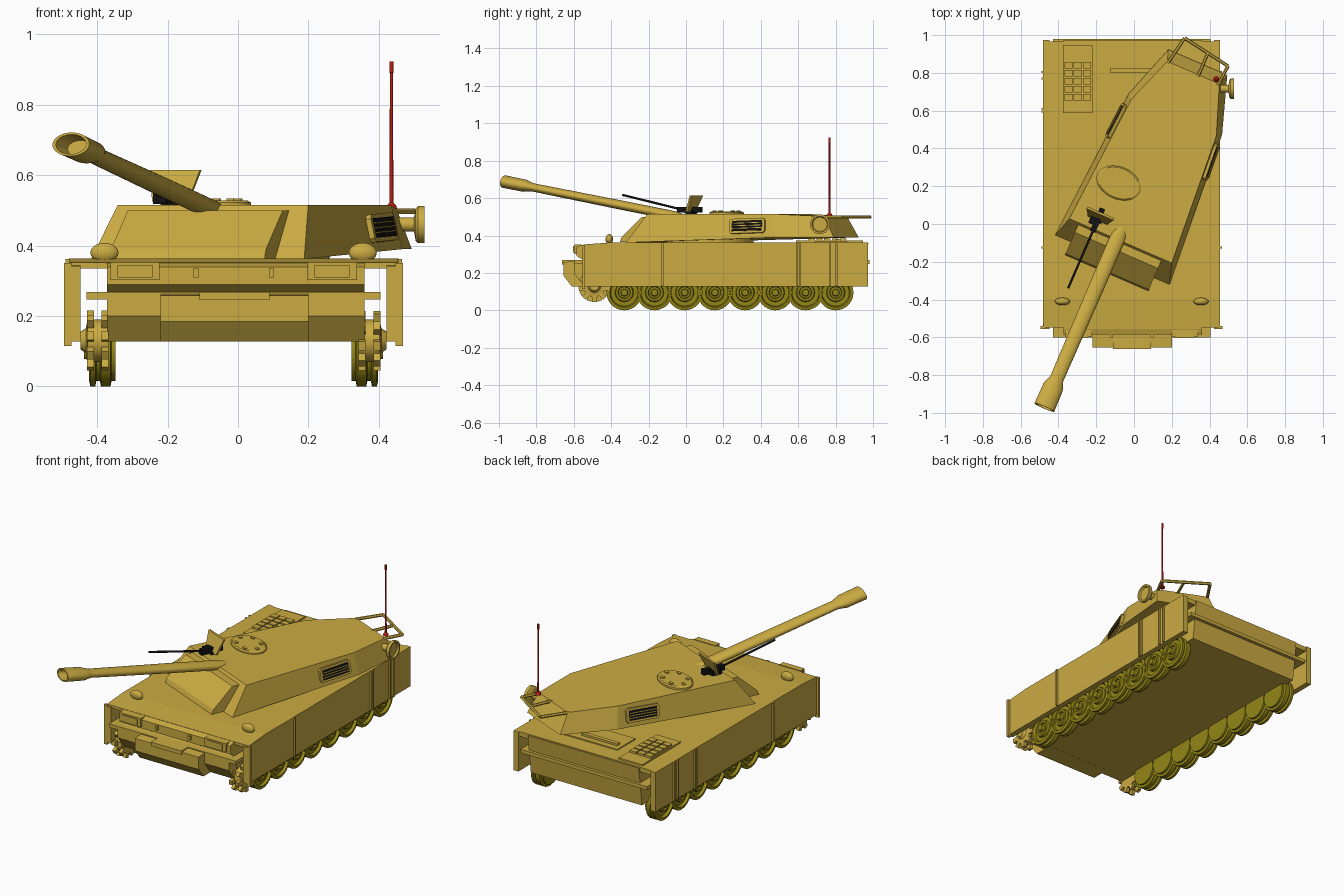
import bpy, bmesh, math
from mathutils import Matrix, Vector

cube = bpy.data.objects.get("Cube")
if cube:
    bpy.data.objects.remove(cube, do_unlink=True)


def material(name, rgb):
    m = bpy.data.materials.new(name)
    m.use_nodes = True
    m.diffuse_color = (*rgb, 1)
    m.node_tree.nodes["Principled BSDF"].inputs["Base Color"].default_value = (*rgb, 1)
    return m


SAND = material("sand_yellow", (0.60, 0.41, 0.055))
OLIVE = material("wheel_olive", (0.30, 0.24, 0.008))
BLACK = material("black", (0.006, 0.006, 0.006))
RED = material("antenna_red", (0.50, 0.012, 0.006))

MID = -0.0125                                   # hull centre line
TMID = -0.03                                    # turret centre line
ID = Matrix.Identity(4)
TURRET = Matrix.Rotation(math.radians(-23.4), 4, 'Z')


def finish(name, bm, mat, M=ID, smooth=False):
    bmesh.ops.recalc_face_normals(bm, faces=bm.faces)
    me = bpy.data.meshes.new(name)
    bm.to_mesh(me)
    bm.free()
    me.materials.append(mat)
    ob = bpy.data.objects.new(name, me)
    bpy.context.collection.objects.link(ob)
    ob.matrix_world = M
    if smooth:
        bpy.ops.object.select_all(action='DESELECT')
        ob.select_set(True)
        bpy.context.view_layer.objects.active = ob
        bpy.ops.object.shade_smooth_by_angle(angle=math.radians(35))
    return ob


def loft(name, rings, mat, M=ID, smooth=False):
    """Skin a closed solid through rings holding equal numbers of points."""
    bm = bmesh.new()
    vs = [[bm.verts.new(p) for p in r] for r in rings]
    n = len(vs[0])
    for a, b in zip(vs, vs[1:]):
        for i in range(n):
            j = (i + 1) % n
            bm.faces.new((a[i], a[j], b[j], b[i]))
    bm.faces.new(vs[0])
    bm.faces.new(vs[-1])
    return finish(name, bm, mat, M, smooth)


def box(name, x, y, z, mat, M=ID):
    return loft(name, [[(x[0], y[0], h), (x[1], y[0], h), (x[1], y[1], h), (x[0], y[1], h)]
                       for h in z], mat, M)


def extrude_x(name, x, profile, mat):
    return loft(name, [[(h, y, z) for y, z in profile] for h in x], mat)


def lathe(name, profile, mat, M=ID, n=32, smooth=True):
    """Turn (radius, height) points around local z."""
    rings = [[(r * math.cos(2 * math.pi * i / n), r * math.sin(2 * math.pi * i / n), h)
              for i in range(n)] for r, h in profile]
    return loft(name, rings, mat, M, smooth)


def aim(p0, p1):
    d = Vector(p1) - Vector(p0)
    return Matrix.Translation(p0) @ d.to_track_quat('Z', 'Y').to_matrix().to_4x4(), d.length


def rod(name, p0, p1, r, mat, M=ID, n=12):
    A, length = aim(p0, p1)
    return lathe(name, [(r, 0), (r, length)], mat, M @ A, n)


# Hull body, nose, deck and fenders
extrude_x("hull", (-0.372, 0.36),
          [(0.975, 0.36), (-0.40, 0.36), (-0.555, 0.35), (-0.585, 0.34), (-0.585, 0.29),
           (-0.55, 0.27), (-0.60, 0.265), (-0.60, 0.20), (-0.545, 0.128), (0.945, 0.128)], SAND)
extrude_x("nose_box", (-0.22, 0.20),
          [(-0.55, 0.266), (-0.655, 0.258), (-0.655, 0.185), (-0.61, 0.127), (-0.5, 0.127)], SAND)
extrude_x("deck", (-0.48, 0.455),
          [(0.965, 0.363), (-0.40, 0.363), (-0.548, 0.352), (-0.548, 0.335), (0.965, 0.335)], SAND)
box("fender_shelf", (-0.43, 0.405), (-0.60, 0.98), (0.247, 0.268), SAND)
box("nose_step", (-0.11, 0.09), (-0.662, -0.6), (0.245, 0.268), SAND)

for s, side in ((-1, "right"), (1, "left")):
    def X(a, b):
        return sorted((MID + s * a, MID + s * b))

    # Skirts with raised vertical strips
    extrude_x(side + "_skirt", X(0.435, 0.468),
              [(0.973, 0.363), (-0.40, 0.362), (-0.556, 0.342), (-0.556, 0.128), (0.973, 0.128)], SAND)
    for y in (-0.13, 0.59, 0.605, 0.765, 0.80):
        box(side + "_skirt_strip", X(0.46, 0.478), (y, y + 0.01), (0.13, 0.362), SAND)
    box(side + "_skirt_front_edge", X(0.46, 0.482), (-0.556, -0.54), (0.115, 0.35), SAND)

    # Front lamp boxes, tow hooks and round headlamps
    box(side + "_lamp_box", X(0.21, 0.35), (-0.597, -0.56), (0.302, 0.352), SAND)
    box(side + "_lamp_glass", X(0.23, 0.33), (-0.603, -0.59), (0.31, 0.345), SAND)
    box(side + "_hook", X(0.10, 0.115), (-0.60, -0.57), (0.31, 0.335), SAND)
    bm = bmesh.new()
    bmesh.ops.create_uvsphere(bm, u_segments=20, v_segments=10, radius=1)
    finish(side + "_headlamp", bm, SAND, Matrix.Translation((MID + s * 0.367, -0.41, 0.38))
           @ Matrix.Diagonal((0.04, 0.02, 0.028, 1)), True)

    # Eight road wheels
    outward = Matrix.Rotation(s * math.pi / 2, 4, 'Y')
    tyre = [(0.08, 0), (0.08, 0.012), (0.095, 0.015), (0.095, 0.042), (0.08, 0.045),
            (0.08, 0.055), (0.095, 0.058), (0.095, 0.072), (0.078, 0.076), (0.072, 0.06),
            (0.05, 0.06), (0.046, 0.076), (0.034, 0.076), (0.03, 0.068), (0.02, 0.07),
            (0.017, 0.09)]
    for i in range(8):
        at = Matrix.Translation((MID + s * 0.335, -0.33 + i * 0.1615, 0.095))
        lathe(side + "_road_wheel", tyre, OLIVE, at @ outward, 28)

    # Toothed sprocket at the front
    at = Matrix.Translation((MID + s * 0.355, -0.49, 0.13)) @ outward
    lathe(side + "_sprocket", [(0.06, 0), (0.06, 0.06), (0.035, 0.065), (0.025, 0.08)], SAND, at, 20)
    for i in range(9):
        turn = at @ Matrix.Rotation(i * 2 * math.pi / 9, 4, 'Z')
        for h in (0, 0.042):
            box(side + "_sprocket_tooth", (0.05, 0.085), (-0.013, 0.013), (h, h + 0.02), SAND, turn)

# Engine deck: louvred cover and access plate
box("engine_cover", (-0.375, -0.22), (0.587, 0.947), (0.36, 0.372), SAND)
for i in range(3):
    for j in range(5):
        x, y = -0.368 + i * 0.049, 0.655 + j * 0.042
        box("engine_louvre", (x, x + 0.043), (y, y + 0.034), (0.37, 0.384), SAND)
box("access_plate", (-0.15, 0.24), (0.69, 0.86), (0.36, 0.37), SAND)
box("access_bar", (-0.125, 0.11), (0.80, 0.825), (0.37, 0.382), SAND)


# Turret shell: mirrored outline, lower edge to roof edge
def outline(half):
    return ([(TMID + x, y, z) for x, y, z in half]
            + [(TMID - x, y, z) for x, y, z in reversed(half)])


lower = [(0.33, -0.22, 0.362), (0.27, 0.62, 0.39), (0.17, 0.92, 0.39)]
upper = [(0.295, -0.11, 0.515), (0.245, 0.60, 0.515), (0.15, 0.86, 0.502)]
loft("turret", [outline(lower), outline(upper)], SAND, TURRET)
lathe("turret_ring", [(0.24, 0.35), (0.24, 0.40)], SAND,
      TURRET @ Matrix.Translation((TMID, 0.12, 0)), 40)

# Mantlet block standing proud of the sloped front
loft("mantlet", [outline([(0.24, -0.295, 0.364), (0.24, -0.05, 0.364)]),
                 outline([(0.24, -0.285, 0.39), (0.24, -0.05, 0.39)]),
                 outline([(0.24, -0.165, 0.50), (0.24, -0.05, 0.50)])], SAND, TURRET)

# Main gun: oval tube with a hollow flared muzzle
A, length = aim((-0.05, -0.06, 0.50), (-0.05, -1.08, 0.688))
gun = [(0.012, -0.045), (0.03, -0.02), (0.041, 0.03), (0.041, 0.35), (0.037, length - 0.17),
       (0.040, length - 0.16), (0.055, length - 0.12), (0.057, length),
       (0.047, length), (0.04, length - 0.07)]
lathe("main_gun", gun, SAND, TURRET @ A @ Matrix.Diagonal((1, 0.6, 1, 1)), 32)

# Side vents lying on the sloping turret walls
for s, side in ((-1, "right"), (1, "left")):
    a, b, c, d = [Vector((s * p[0] + TMID, p[1], p[2]))
                  for p in (lower[0], lower[1], upper[0], upper[1])]
    along = (b - a).normalized()
    mid = (a.lerp(b, 0.81) + c.lerp(d, 0.81)) / 2
    rise = c.lerp(d, 0.81) - a.lerp(b, 0.81)
    up = (rise - along * rise.dot(along)).normalized()
    out = along.cross(up)
    V = TURRET @ Matrix.Translation(mid) @ Matrix((along, up, out)).transposed().to_4x4()
    t = math.copysign(1, out.x) * s

    def layer(lo, hi):
        return t * lo, t * hi

    loft(side + "_vent_frame", [[(-0.10, -0.028, h), (-0.09, -0.04, h), (0.09, -0.04, h),
                                 (0.10, -0.028, h), (0.10, 0.028, h), (0.09, 0.04, h),
                                 (-0.09, 0.04, h), (-0.10, 0.028, h)]
                                for h in layer(-0.02, 0.015)], SAND, V)
    box(side + "_vent_opening", (-0.085, 0.085), (-0.028, 0.028), layer(0.015, 0.018), BLACK, V)
    for y in (-0.014, 0, 0.014):
        box(side + "_vent_slat", (-0.085, 0.085), (y - 0.002, y + 0.002), layer(0.015, 0.022), SAND, V)

# Roof hatch: oval lid with bolts
H = TURRET @ Matrix.Translation((-0.16, 0.167, 0.51)) @ Matrix.Diagonal((1.45, 1, 1, 1))
lathe("hatch", [(0.085, 0), (0.085, 0.012), (0.078, 0.018), (0.03, 0.018)], SAND, H, 32)
for i in range(6):
    w = i * math.pi / 3
    lathe("hatch_bolt", [(0.01, 0.015), (0.01, 0.024)], SAND,
          H @ Matrix.Translation((0.06 * math.cos(w), 0.06 * math.sin(w), 0)), 8)

# Roof machine gun with leaning shield
G = TURRET @ Matrix.Translation((-0.185, -0.05, 0))
box("machine_gun_body", (-0.015, 0.015), (-0.075, 0.06), (0.522, 0.552), BLACK, G)
box("machine_gun_mount", (-0.025, 0.025), (-0.02, 0.02), (0.51, 0.53), BLACK, G)
box("machine_gun_ammo", (-0.04, 0.0), (-0.04, 0.02), (0.518, 0.548), BLACK, G)
rod("machine_gun_barrel", (0, -0.06, 0.54), (0, -0.40, 0.617), 0.006, BLACK, G)
loft("machine_gun_shield", [[(-0.055, y, 0.525), (0.055, y, 0.525), (0.078, y + 0.035, 0.615),
                             (-0.078, y + 0.035, 0.615)] for y in (-0.01, 0.002)], SAND, G)

# Rear stowage frame
corners = [(-0.175, 0.85), (-0.145, 1.01), (0.125, 0.965), (0.115, 0.85)]
for (x0, y0), (x1, y1) in zip(corners, corners[1:]):
    rod("stowage_frame", (x0, y0, 0.498), (x1, y1, 0.498), 0.009, SAND, TURRET, 6)
rod("stowage_frame_middle", (0, 0.85, 0.498), (0, 0.985, 0.498), 0.009, SAND, TURRET, 6)

# Round side lamp at the turret rear
L = Matrix.Translation((0.45, 0.716, 0.46)) @ Matrix.Rotation(math.pi / 2, 4, 'Y')
lathe("side_lamp", [(0.02, 0), (0.02, 0.05), (0.046, 0.055), (0.053, 0.062), (0.053, 0.08),
                    (0.043, 0.08), (0.038, 0.07), (0.02, 0.07)], SAND, L, 28)

# Whip antenna
lathe("antenna", [(0.016, 0.505), (0.014, 0.513), (0.0055, 0.522), (0.0045, 0.89),
                  (0.006, 0.892), (0.006, 0.923)], RED, Matrix.Translation((0.436, 0.767, 0)), 12)
